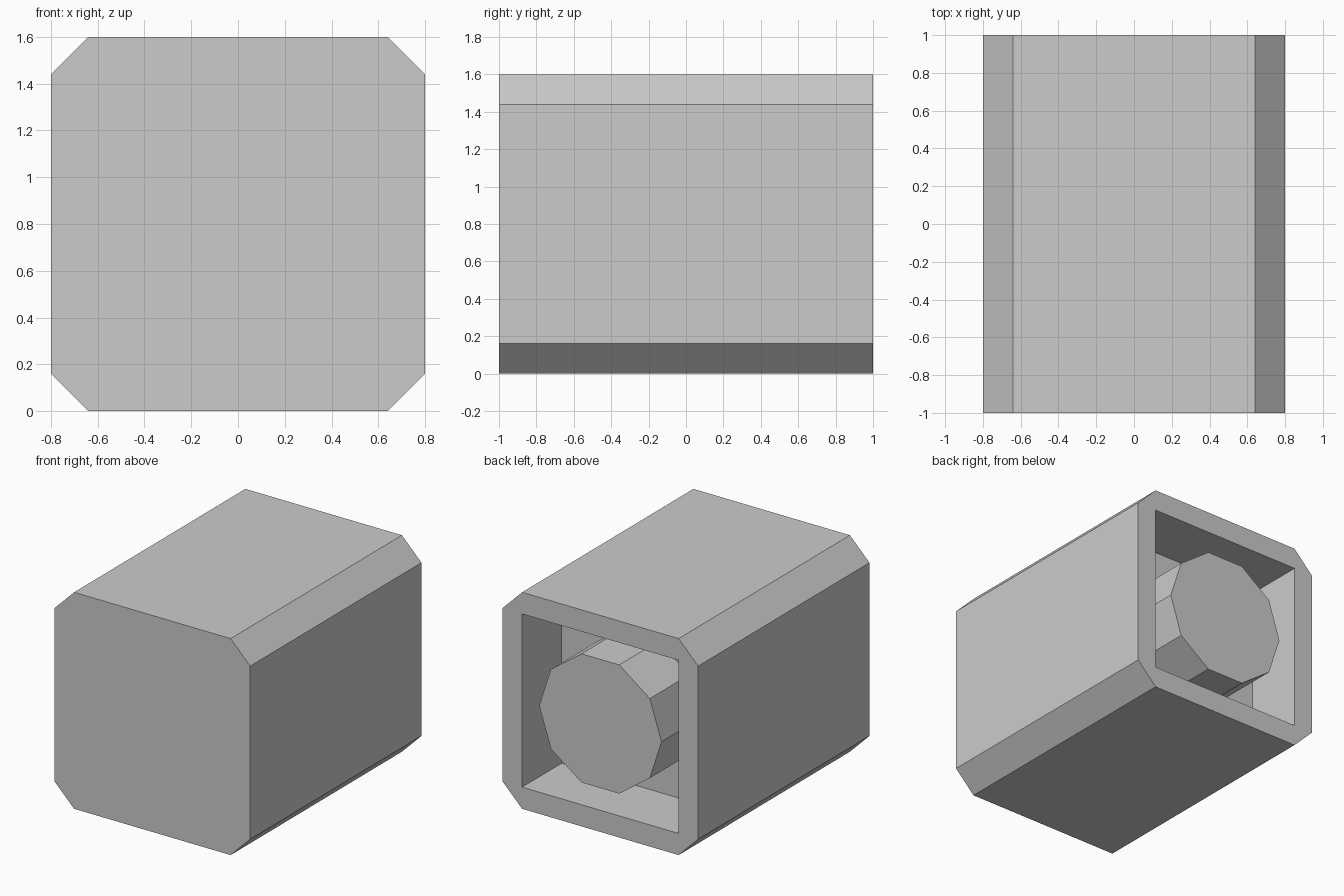
import bpy, bmesh
from math import cos, sin, pi

if "Cube" in bpy.data.objects:
    bpy.data.objects.remove(bpy.data.objects["Cube"])

CZ = 0.8          # height of the centre axis
FLOOR = 0.54      # y of the recess floor


def ring(bm, pts, y):
    return [bm.verts.new((x, y, CZ + z)) for x, z in pts]


def bridge(bm, a, b):
    n = len(a)
    for i in range(n):
        bm.faces.new((a[i], a[(i + 1) % n], b[(i + 1) % n], b[i]))


def finish(bm, name):
    bmesh.ops.recalc_face_normals(bm, faces=bm.faces[:])
    mesh = bpy.data.meshes.new(name)
    bm.to_mesh(mesh)
    bm.free()
    bpy.context.collection.objects.link(bpy.data.objects.new(name, mesh))


# Housing: chamfered square block with a square recess in the back
half, flat = 0.8, 0.64
signs = [(1, 1), (-1, 1), (-1, -1), (1, -1)]
octagon = []
for sx, sz in signs:
    pair = [(sx * half, sz * flat), (sx * flat, sz * half)]
    octagon += pair if sx * sz > 0 else pair[::-1]
square = [(sx * flat, sz * flat) for sx, sz in signs]

bm = bmesh.new()
front, back = ring(bm, octagon, -1), ring(bm, octagon, 1)
rim, base = ring(bm, square, 1), ring(bm, square, FLOOR)
bm.faces.new(front)
bridge(bm, front, back)
for i in range(4):
    j = (i + 1) % 4
    bm.faces.new((back[2 * i], back[2 * i + 1], rim[i]))
    bm.faces.new((back[2 * i + 1], back[2 * j], rim[j], rim[i]))
bridge(bm, rim, base)
bm.faces.new(base)
finish(bm, "housing")

# Plug: ten-sided boss standing in the recess, flush with the rim
decagon = [(0.5 * cos(k * pi / 5), 0.5 * sin(k * pi / 5)) for k in range(10)]
bm = bmesh.new()
inner, outer = ring(bm, decagon, FLOOR - 0.02), ring(bm, decagon, 1)
bridge(bm, inner, outer)
bm.faces.new(inner)
bm.faces.new(outer)
finish(bm, "plug")
